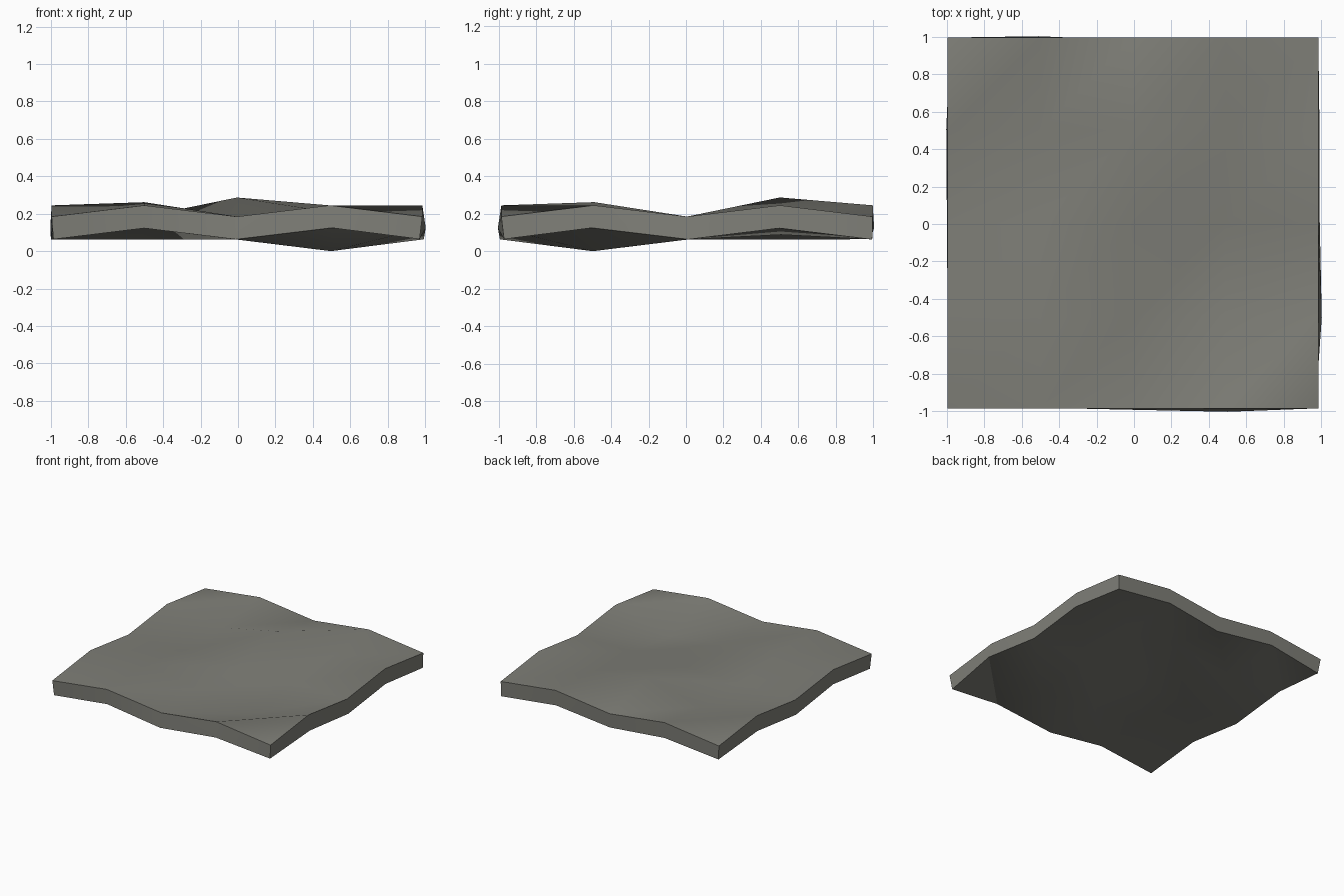
import bpy, bmesh, math

if "Cube" in bpy.data.objects:
    bpy.data.objects.remove(bpy.data.objects["Cube"])

N = 4
T = 0.122  # slab thickness

# Heights: edges ripple up and down, interior has a few bumps and hollows
BUMPS = {(1, 1): 0.265, (3, 1): 0.125, (2, 3): 0.29, (3, 3): 0.213}

def height(i, j):
    if (i, j) in BUMPS:
        return BUMPS[i, j]
    on_edge = i in (0, N) or j in (0, N)
    return 0.248 if on_edge and (i + j) % 2 else 0.188

# Wavy top sheet, triangulated along one diagonal
bm = bmesh.new()
v = [[bm.verts.new((-0.994 + 1.982 * i / N, -0.986 + 1.982 * j / N, height(i, j)))
      for j in range(N + 1)] for i in range(N + 1)]
for i in range(N):
    for j in range(N):
        a, b, c, d = v[i][j], v[i + 1][j], v[i + 1][j + 1], v[i][j + 1]
        bm.faces.new((a, b, c))
        bm.faces.new((a, c, d))
bm.normal_update()
mesh = bpy.data.meshes.new("wavy_slab")
bm.to_mesh(mesh)
bm.free()
slab = bpy.data.objects.new("wavy_slab", mesh)
bpy.context.collection.objects.link(slab)
bpy.context.view_layer.objects.active = slab
slab.select_set(True)

# Thicken downwards along the surface normals
mod = slab.modifiers.new("thickness", 'SOLIDIFY')
mod.thickness = T
mod.offset = -1
bpy.ops.object.modifier_apply(modifier=mod.name)

# Centre and stand on the ground
for k in range(3):
    vals = [p.co[k] for p in mesh.vertices]
    shift = min(vals) if k == 2 else (min(vals) + max(vals)) / 2
    for p in mesh.vertices:
        p.co[k] -= shift
bpy.ops.object.shade_smooth_by_angle(angle=math.radians(30))

# Single grey stone colour
mat = bpy.data.materials.new("warm_grey")
mat.diffuse_color = (0.21, 0.21, 0.185, 1)
mat.use_nodes = True
mat.node_tree.nodes["Principled BSDF"].inputs["Base Color"].default_value = mat.diffuse_color
mesh.materials.append(mat)
